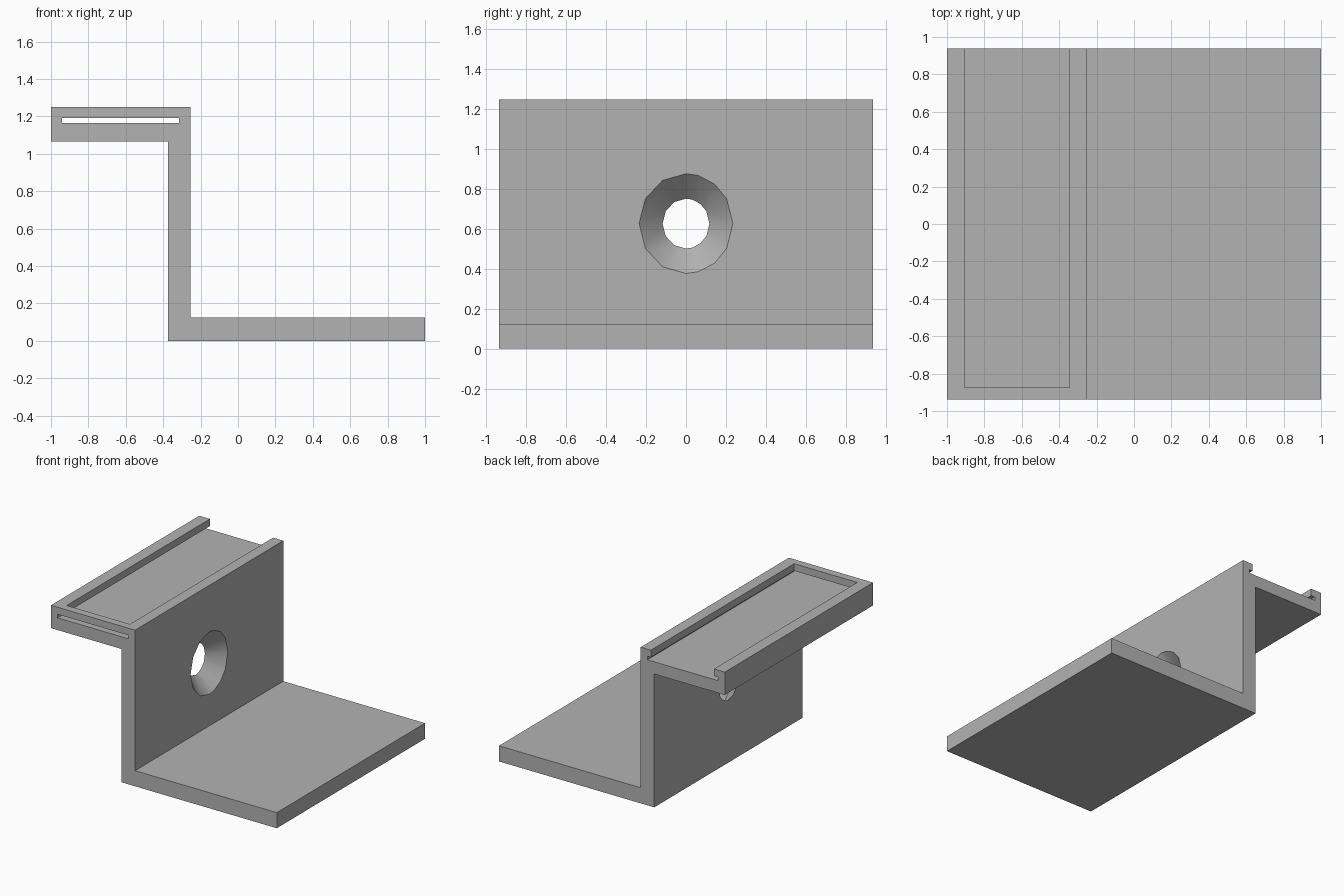
import bpy, bmesh
from math import sin, cos, radians

cube = bpy.data.objects.get("Cube")
if cube:
    bpy.data.objects.remove(cube, do_unlink=True)

# Single grey material
grey = bpy.data.materials.new("matte grey")
grey.use_nodes = True
colour = (0.45, 0.45, 0.45, 1)
grey.diffuse_color = colour
grey.node_tree.nodes["Principled BSDF"].inputs["Base Color"].default_value = colour

DEPTH = 0.9375              # half width along y
WALL_L, WALL_R = -0.375, -0.255
HOLE_Z = 0.627


def loft(name, first, second):
    """Solid between two matching rings of points."""
    bm = bmesh.new()
    a = [bm.verts.new(p) for p in first]
    b = [bm.verts.new(p) for p in second]
    bm.faces.new(a)
    bm.faces.new(b[::-1])
    for i in range(len(a)):
        j = (i + 1) % len(a)
        bm.faces.new((a[i], b[i], b[j], a[j]))
    bmesh.ops.recalc_face_normals(bm, faces=bm.faces)
    mesh = bpy.data.meshes.new(name)
    bm.to_mesh(mesh)
    bm.free()
    mesh.materials.append(grey)
    obj = bpy.data.objects.new(name, mesh)
    bpy.context.collection.objects.link(obj)
    return obj


def extrude(name, profile, y0, y1):
    """Extrude an x-z profile along y."""
    return loft(name, [(x, y0, z) for x, z in profile],
                [(x, y1, z) for x, z in profile])


def rect(x0, x1, z0, z1):
    return [(x0, z0), (x1, z0), (x1, z1), (x0, z1)]


# Z-shaped bracket: base plate, upright wall and overhanging head
bracket = extrude("bracket", [
    (WALL_L, 0), (1, 0), (1, 0.125), (WALL_R, 0.125), (WALL_R, 1.25),
    (-1, 1.25), (-1, 1.067), (WALL_L, 1.067)], -DEPTH, DEPTH)

# Thin slot through the head, and the window above it open at the back
slot = extrude("slot_cutter", rect(-0.94, -0.315, 1.165, 1.193), -1.1, 1.1)
window = extrude("window_cutter", rect(-0.905, -0.345, 1.18, 1.4), -0.875, 1.1)

# Countersunk hole, faceted more finely on its back half
half = [90, 75, 52.5, 30, 0, -30, -52.5, -75]
angles = half + [-90, -120, -150, -180, -210, -240]


def ring(x):
    s = 0.5 + 0.5 * (x - WALL_L) / (WALL_R - WALL_L)
    return [(x, 0.235 * s * cos(radians(t)), HOLE_Z + 0.25 * s * sin(radians(t)))
            for t in angles]


hole = loft("countersink_cutter", ring(WALL_L - 0.02), ring(WALL_R + 0.02))

# Cut the openings, then discard the cutters
cutters = [slot, window, hole]
for cutter in cutters:
    cutter.hide_render = True
    mod = bracket.modifiers.new(cutter.name, "BOOLEAN")
    mod.operation = "DIFFERENCE"
    mod.solver = "EXACT"
    mod.object = cutter
bpy.ops.object.select_all(action="DESELECT")
bracket.select_set(True)
bpy.context.view_layer.objects.active = bracket
for cutter in cutters:
    bpy.ops.object.modifier_apply(modifier=cutter.name)
    bpy.data.objects.remove(cutter, do_unlink=True)

# Smooth cone, crisp edges everywhere else
bpy.ops.object.shade_smooth_by_angle(angle=radians(32))
